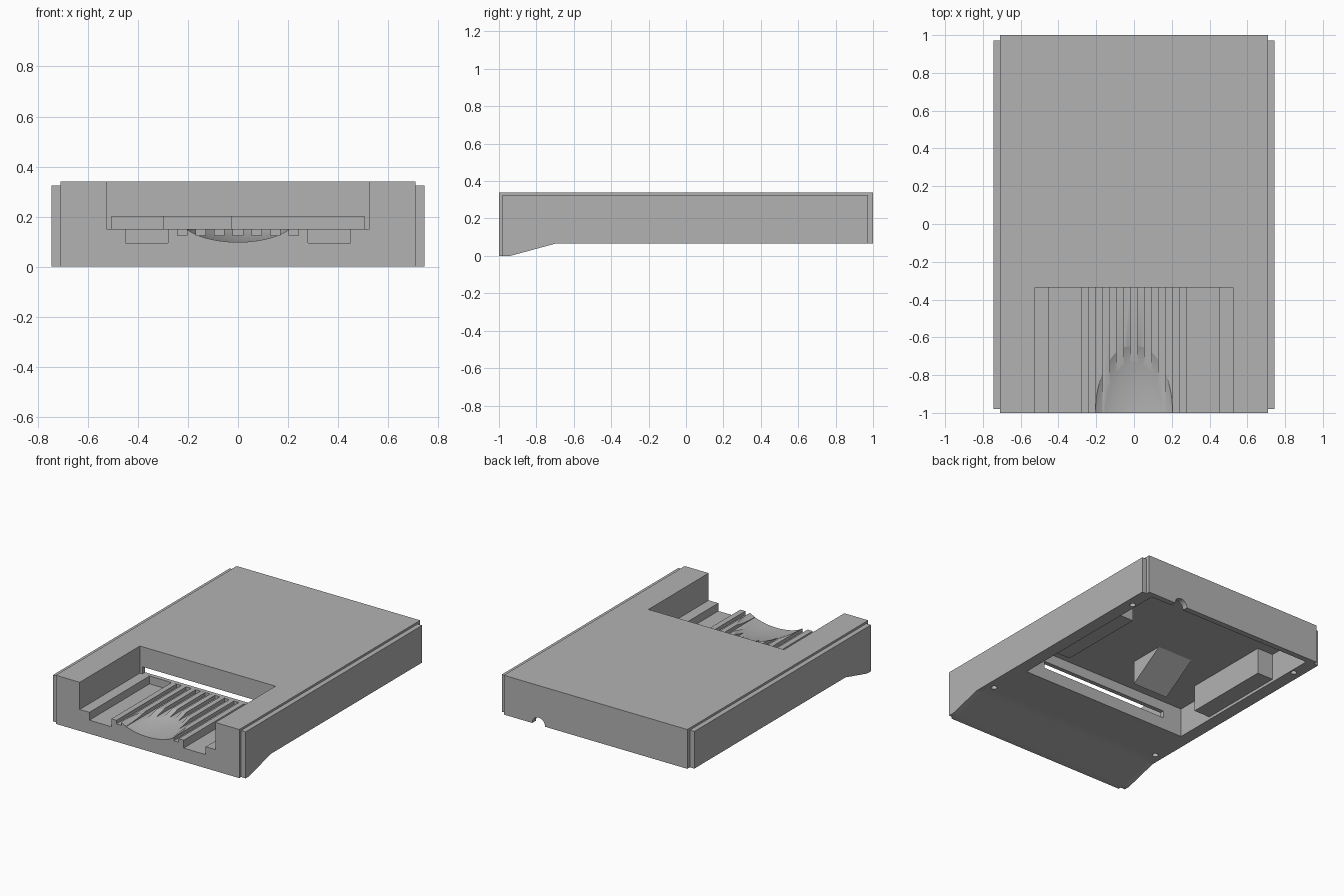
import bpy, bmesh, math
from mathutils import Matrix, Vector

cube = bpy.data.objects.get("Cube")
if cube:
    bpy.data.objects.remove(cube, do_unlink=True)

# Single grey plastic material
grey = bpy.data.materials.new("plain grey")
grey.use_nodes = True
colour = (0.45, 0.45, 0.45, 1.0)
grey.diffuse_color = colour
grey.node_tree.nodes["Principled BSDF"].inputs["Base Color"].default_value = colour


def finish(name, bm):
    bmesh.ops.recalc_face_normals(bm, faces=bm.faces)
    mesh = bpy.data.meshes.new(name)
    bm.to_mesh(mesh)
    bm.free()
    mesh.materials.append(grey)
    obj = bpy.data.objects.new(name, mesh)
    bpy.context.collection.objects.link(obj)
    return obj


def box(name, x0, x1, y0, y1, z0, z1):
    bm = bmesh.new()
    bmesh.ops.create_cube(bm, size=1)
    centre = Vector(((x0 + x1) / 2, (y0 + y1) / 2, (z0 + z1) / 2))
    size = Vector((x1 - x0, y1 - y0, z1 - z0, 1))
    bm.transform(Matrix.Translation(centre) @ Matrix.Diagonal(size))
    return finish(name, bm)


def prism(name, profile, x0, x1):
    """Extrude a (y, z) profile along x."""
    bm = bmesh.new()
    face = bm.faces.new([bm.verts.new((x0, y, z)) for y, z in profile])
    new = bmesh.ops.extrude_face_region(bm, geom=[face])["geom"]
    verts = [g for g in new if isinstance(g, bmesh.types.BMVert)]
    bmesh.ops.translate(bm, verts=verts, vec=(x1 - x0, 0, 0))
    return finish(name, bm)


def cylinder(name, centre, radius, depth, axis):
    bm = bmesh.new()
    bmesh.ops.create_cone(bm, cap_ends=True, segments=24,
                          radius1=radius, radius2=radius, depth=depth)
    turn = Matrix.Rotation(math.pi / 2, 4, "X") if axis == "Y" else Matrix()
    bm.transform(Matrix.Translation(centre) @ turn)
    return finish(name, bm)


def ellipsoid(name, centre, radii):
    bm = bmesh.new()
    bmesh.ops.create_uvsphere(bm, u_segments=64, v_segments=40, radius=1)
    bm.transform(Matrix.Translation(centre) @ Matrix.Diagonal((*radii, 1)))
    return finish(name, bm)


def cut(target, cutter):
    mod = target.modifiers.new("cut", "BOOLEAN")
    mod.operation = "DIFFERENCE"
    mod.solver = "EXACT"
    mod.object = cutter
    bpy.context.view_layer.objects.active = target
    bpy.ops.object.modifier_apply(modifier=mod.name)
    bpy.data.objects.remove(cutter, do_unlink=True)


def wedge_profile(front, back, top):
    return [(front, 0), (-0.94, 0), (-0.70, 0.065), (back, 0.065), (back, top), (front, top)]


# Main body with its lowered front lip
body = prism("body", wedge_profile(-1, 1, 0.34), -0.71, 0.71)

# Front bay and the hollow under the lid
cut(body, box("bay_cutter", -0.525, 0.525, -1.1, -0.335, 0.15, 0.5))
cut(body, box("cavity_cutter", -0.655, 0.655, -0.305, 0.96, -0.1, 0.27))

# Long slot joining the bay to the hollow
cut(body, box("slot_cutter", -0.505, 0.505, -0.36, -0.28, 0.1502, 0.20))

# Two wide channels and seven narrow grooves in the bay floor
for side in (-1, 1):
    x0, x1 = sorted((side * 0.28, side * 0.45))
    cut(body, box("channel_cutter", x0, x1, -1.1, -0.335, 0.095, 0.16))
for i in range(-3, 4):
    x = i * 0.074
    cut(body, box("groove_cutter", x - 0.019, x + 0.019, -1.1, -0.335, 0.125, 0.16))

# Thumb scoop at the front edge
cut(body, ellipsoid("scoop_cutter", (0, -1, 0.20), (0.235, 0.413, 0.102)))

# Cable notch in the back wall and screw holes underneath
cut(body, cylinder("cable_cutter", (0.44, 0.98, 0.065), 0.05, 0.1, "Y"))
for x in (-0.683, 0.683):
    for y in (-0.6, 0.8):
        cut(body, cylinder("screw_cutter", (x, y, 0.08), 0.02, 0.1, "Z"))

# Thin side panels
for side, label in ((1, "left"), (-1, "right")):
    x0, x1 = sorted((side * 0.707, side * 0.745))
    prism(label + "_side_panel", wedge_profile(-0.98, 0.972, 0.325), x0, x1)
    # Long supports hanging from the ceiling of the hollow
    x0, x1 = sorted((side * 0.53, side * 0.66))
    box(label + "_inner_support", x0, x1, -0.02, 0.62, 0.085, 0.28)

# Sloped stop hanging in the middle of the hollow
prism("sloped_stop", [(-0.03, 0.275), (0.23, 0.275), (-0.03, 0.105)], -0.30, -0.025)

# Keep edges crisp and the scoop smooth
bpy.ops.object.select_all(action="DESELECT")
body.select_set(True)
bpy.context.view_layer.objects.active = body
bpy.ops.object.shade_smooth_by_angle(angle=math.radians(25))
